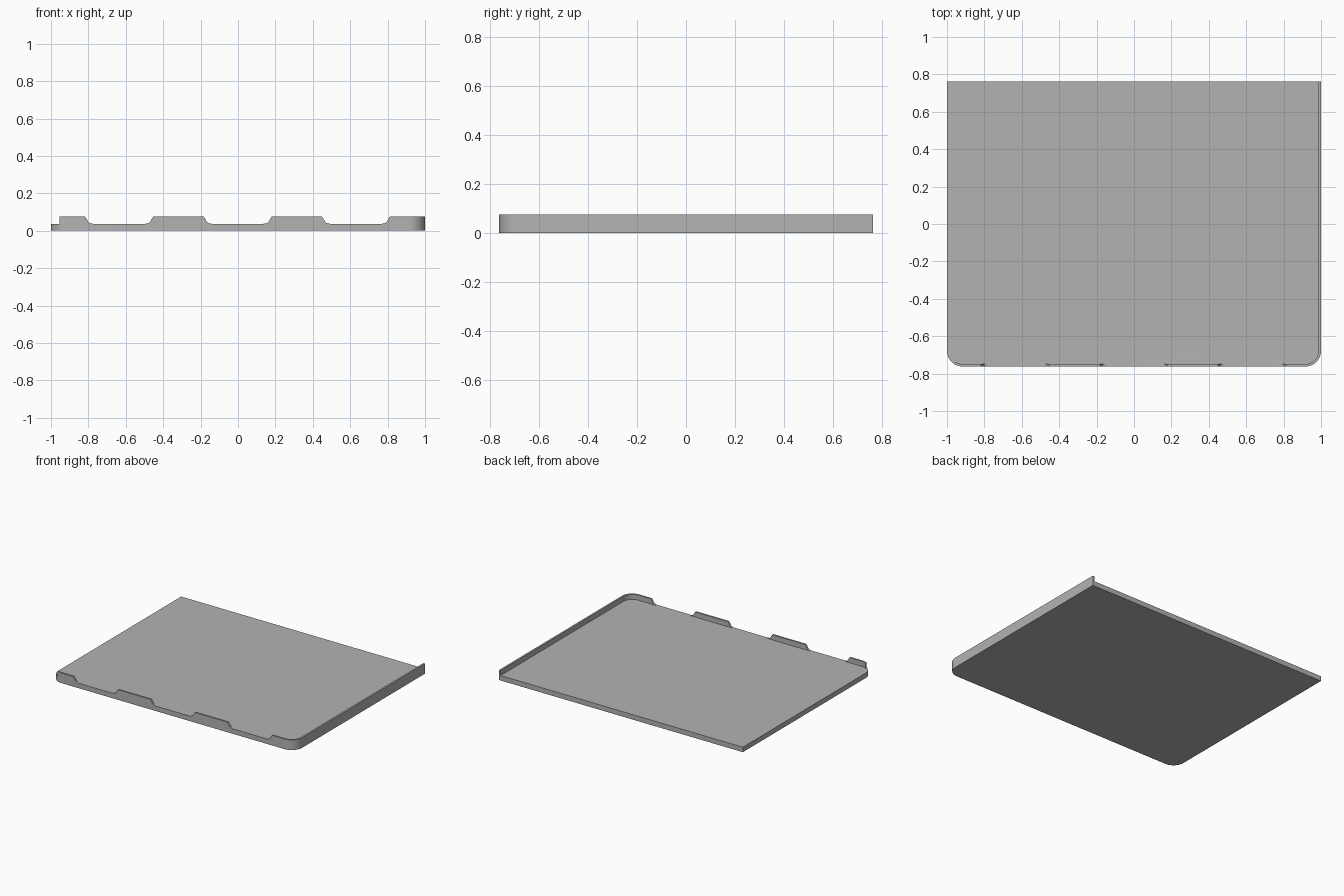
import bpy, bmesh
from math import pi, sin, cos

cube = bpy.data.objects.get("Cube")
if cube:
    bpy.data.objects.remove(cube, do_unlink=True)

HALF_X, HALF_Y = 1.0, 0.762
FLOOR, TOP = 0.037, 0.075
WALL, RADIUS = 0.013, 0.085

grey = bpy.data.materials.new("plain grey")
grey.use_nodes = True
colour = (0.45, 0.45, 0.45, 1)
grey.diffuse_color = colour
grey.node_tree.nodes["Principled BSDF"].inputs["Base Color"].default_value = colour


def prism(name, points, offset):
    """Extrude a closed loop of 3D points along an offset."""
    bm = bmesh.new()
    face = bm.faces.new([bm.verts.new(p) for p in points])
    moved = bmesh.ops.extrude_face_region(bm, geom=[face])["geom"]
    bmesh.ops.translate(bm, vec=offset, verts=[v for v in moved if isinstance(v, bmesh.types.BMVert)])
    bmesh.ops.recalc_face_normals(bm, faces=bm.faces)
    mesh = bpy.data.meshes.new(name)
    bm.to_mesh(mesh)
    bm.free()
    obj = bpy.data.objects.new(name, mesh)
    bpy.context.collection.objects.link(obj)
    mesh.materials.append(grey)
    return obj


def outline(inset, back, z, steps=12):
    """Rectangle with rounded front corners; the back edge stays square."""
    r, cx, cy = RADIUS - inset, HALF_X - RADIUS, RADIUS - HALF_Y
    loop = [(HALF_X - inset, back, z), (inset - HALF_X, back, z)]
    for side, start in ((-1, pi), (1, 1.5 * pi)):
        for i in range(steps + 1):
            a = start + i * pi / 2 / steps
            loop.append((side * cx + r * cos(a), cy + r * sin(a), z))
    return loop


def notch(left, right, steps=6):
    """Cut-out with steep sides that sweep into the floor."""
    slope, sweep, height = 0.012, 0.035, 0.02
    side = [(0, TOP), (slope, FLOOR + height)]
    for i in range(1, steps + 1):
        a = i * pi / 2 / steps
        side.append((slope + sweep * (1 - cos(a)), FLOOR + height * (1 - sin(a))))
    side.insert(0, (0, TOP + 0.05))
    loop = [(left + dx, -0.9, z) for dx, z in side]
    loop += [(right - dx, -0.9, z) for dx, z in reversed(side)]
    return prism("notch_cutter", loop, (0, 0.25, 0))


# Solid tray with rounded front corners
tray = prism("tray", outline(0, HALF_Y, 0), (0, 0, TOP))

# Hollow inside, open at the back, plus the open left side and front notches
cutters = [prism("floor_cutter", outline(WALL, 0.9, FLOOR), (0, 0, 0.1))]
left_side = [(-1.1, -0.9, FLOOR), (-0.955, -0.9, FLOOR), (-0.955, 0.95, FLOOR), (-1.1, 0.95, FLOOR)]
cutters.append(prism("left_cutter", left_side, (0, 0, 0.12)))
for left, right in ((-0.817, -0.453), (-0.183, 0.18), (0.449, 0.812)):
    cutters.append(notch(left, right))

bpy.ops.object.select_all(action="DESELECT")
tray.select_set(True)
bpy.context.view_layer.objects.active = tray
for cutter in cutters:
    cutter.hide_render = True
    mod = tray.modifiers.new("cut", "BOOLEAN")
    mod.operation, mod.solver, mod.object = "DIFFERENCE", "EXACT", cutter
    bpy.ops.object.modifier_apply(modifier=mod.name)
    bpy.data.objects.remove(cutter, do_unlink=True)

bpy.ops.object.shade_smooth_by_angle(angle=pi / 6)
